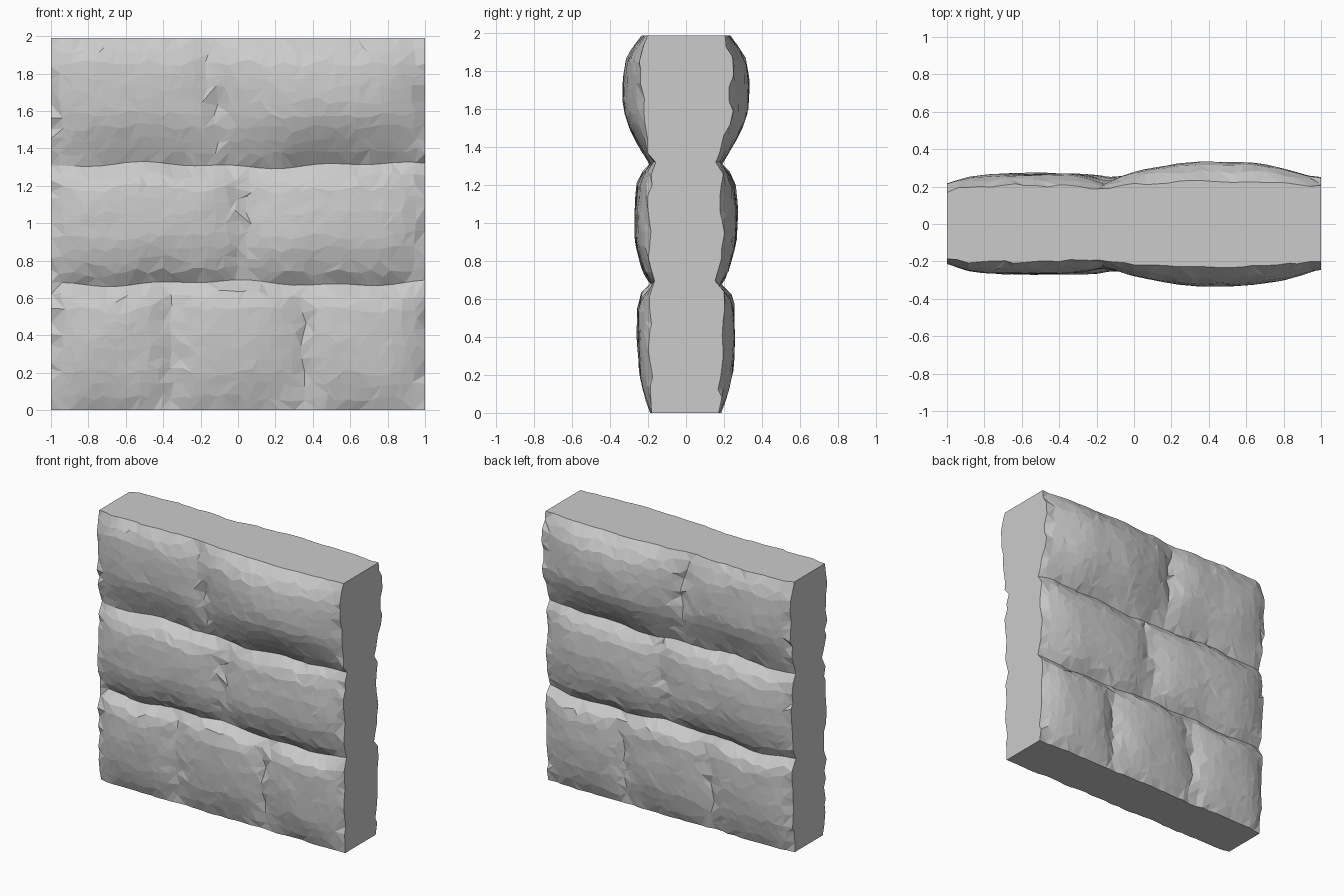
import bpy, bmesh, math, random
from mathutils import Vector, noise

if "Cube" in bpy.data.objects:
    bpy.data.objects.remove(bpy.data.objects["Cube"])

random.seed(7)
H, BASE, NX, NZ = 1.99, 0.16, 34, 10

# Courses: vertical joints as (x at bottom, x at top), stone depths, roundness,
# and bulge profile from the bottom of the course to its top
COURSES = [
    dict(joints=[(-0.36, -0.33), (0.34, 0.37)], depth=[0.255, 0.26, 0.257], power=[3, 2.6, 3],
         bulge=[(0, .25), (.12, .55), (.3, .85), (.55, 1), (.84, .95), (.94, .65), (1, .15)]),
    dict(joints=[(0.01, 0.06)], depth=[0.272, 0.268], power=[3.5, 3],
         bulge=[(0, .1), (.12, .6), (.35, .97), (.6, 1), (.82, .88), (.94, .55), (1, .1)]),
    dict(joints=[(-0.05, -0.16)], depth=[0.267, 0.333], power=[4.5, 2.4],
         bulge=[(0, .12), (.12, .45), (.28, .8), (.42, .98), (.65, 1), (.83, .9), (.94, .62), (1, .4)]),
]


def lerp_table(pts, t):
    for (a, p), (b, q) in zip(pts, pts[1:]):
        if t <= b:
            return p + (q - p) * (t - a) / (b - a)
    return pts[-1][1]


def bed_line(k, x):
    """Height of the wavy bed joint under course k."""
    if k == 0:
        return 0.0
    if k == 3:
        return H
    wob = 0.012 * math.sin(5 * x + 2 * k) + 0.008 * math.sin(13 * x + k)
    return (0.68, 1.31)[k - 1] + wob


def depth_at(x, k, v):
    """Half thickness of the wall at x, in course k at fraction v of its height."""
    c = COURSES[k]
    edges = [-1.0] + [a + (b - a) * v for a, b in c["joints"]] + [1.0]
    i = 0
    while i < len(edges) - 2 and x > edges[i + 1]:
        i += 1
    s = 2 * (x - edges[i]) / (edges[i + 1] - edges[i]) - 1
    # vertical joints are shallower than the bed joints, outer ends are cut deeper
    outer = (i == 0 and s < 0) or (i == len(edges) - 2 and s > 0)
    floor = 0.45 if k == 2 else (0.32 if outer else 0.4)
    across = floor + (1 - floor) * max(0.0, 1 - abs(s) ** c["power"][i])
    return BASE + (c["depth"][i] - BASE) * across * lerp_table(c["bulge"], v)


def add_face(bm, side):
    """One stone face of the wall; side is -1 for the front, 1 for the back."""
    rows = []
    for r in range(3 * NZ + 1):
        k = min(r // NZ, 2)
        v0 = r / NZ - k
        row = []
        for c in range(NX + 1):
            x, v = -1 + 2 * c / NX, v0
            end = c in (0, NX)
            if not end:
                x += random.uniform(-0.3, 0.3) * 2 / NX
            if 0 < v0 < 1:
                v += random.uniform(-0.3, 0.3) / NZ
            lo, hi = bed_line(k, x), bed_line(k + 1, x)
            z = lo + (hi - lo) * v
            d = depth_at(x, k, v)
            d += 0.008 * noise.noise(Vector((x * 4, z * 4, side * 4)))
            # chipped arrises and joints are rougher than the stone faces
            joint = min(abs(x - (a + (b - a) * v)) for a, b in COURSES[k]["joints"]) < 0.06
            rough = 0.016 if end else (0.007 if joint or v0 < 0.1 or v0 > 0.9 else 0.0015)
            d += random.uniform(-rough, rough)
            row.append(bm.verts.new((x, side * d, z)))
        rows.append(row)
    for r in range(len(rows) - 1):
        for c in range(NX):
            a, b = rows[r][c], rows[r][c + 1]
            d, e = rows[r + 1][c], rows[r + 1][c + 1]
            if random.random() < 0.5:
                tris = ((a, b, e), (a, e, d))
            else:
                tris = ((a, b, d), (b, e, d))
            for t in tris:
                bm.faces.new(t)
    # boundary loop for joining to the other side
    return (rows[0] + [row[-1] for row in rows[1:]] + rows[-1][-2::-1]
            + [row[0] for row in rows[-2:0:-1]])


# Stone wall block: two rubble faces joined by flat cut ends
bm = bmesh.new()
front = add_face(bm, -1)
back = add_face(bm, 1)
n = len(front)
for i in range(n):
    j = (i + 1) % n
    bm.faces.new((front[i], front[j], back[j], back[i]))
bmesh.ops.recalc_face_normals(bm, faces=bm.faces[:])
mesh = bpy.data.meshes.new("stone_wall")
bm.to_mesh(mesh)
bm.free()
wall = bpy.data.objects.new("stone_wall", mesh)
bpy.context.collection.objects.link(wall)
